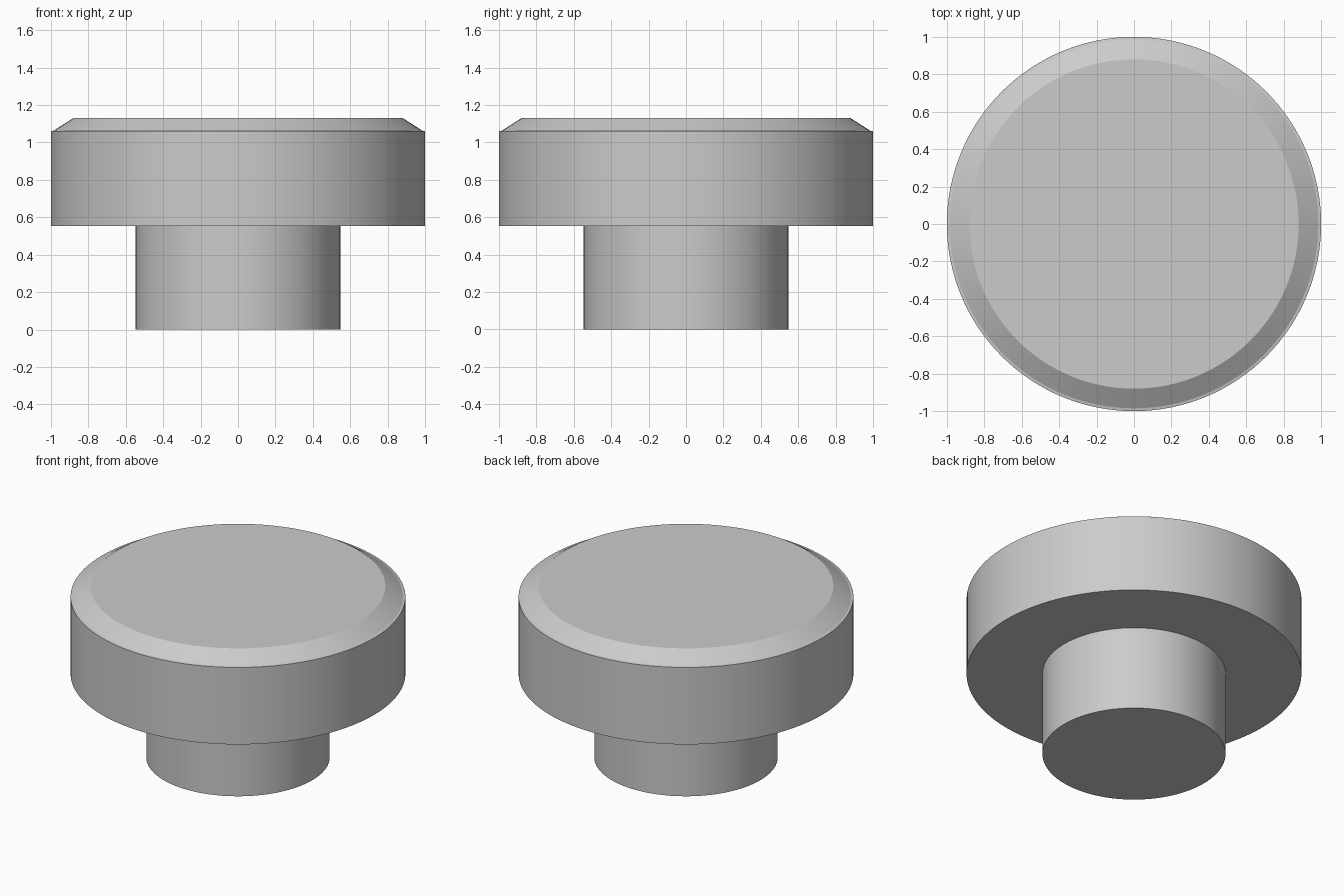
import bpy
import bmesh
import math

cube = bpy.data.objects.get("Cube")
if cube:
    bpy.data.objects.remove(cube, do_unlink=True)

SIDES = 128

grey = bpy.data.materials.new("light_grey")
grey.use_nodes = True
colour = (0.6, 0.6, 0.6, 1)
grey.diffuse_color = colour
grey.node_tree.nodes["Principled BSDF"].inputs["Base Color"].default_value = colour


def turned_part(name, profile):
    """Closed round solid from (radius, height) rings, bottom to top."""
    bm = bmesh.new()
    rings = []
    for radius, z in profile:
        rings.append([bm.verts.new((radius * math.cos(math.tau * i / SIDES),
                                    radius * math.sin(math.tau * i / SIDES), z))
                      for i in range(SIDES)])
    for low, high in zip(rings, rings[1:]):
        for i in range(SIDES):
            j = (i + 1) % SIDES
            bm.faces.new((low[i], low[j], high[j], high[i]))
    bm.faces.new(rings[0][::-1])
    bm.faces.new(rings[-1])
    mesh = bpy.data.meshes.new(name)
    bm.to_mesh(mesh)
    bm.free()
    mesh.materials.append(grey)
    obj = bpy.data.objects.new(name, mesh)
    bpy.context.collection.objects.link(obj)
    bpy.ops.object.select_all(action='DESELECT')
    obj.select_set(True)
    bpy.context.view_layer.objects.active = obj
    bpy.ops.object.shade_smooth_by_angle(angle=math.radians(20))
    return obj


# Narrow stem below
turned_part("stem", [(0.547, 0), (0.547, 0.555)])

# Wide head with a thin ledge and a chamfered crown
turned_part("head", [(1, 0.553), (1, 1.06), (0.985, 1.063), (0.88, 1.13)])
